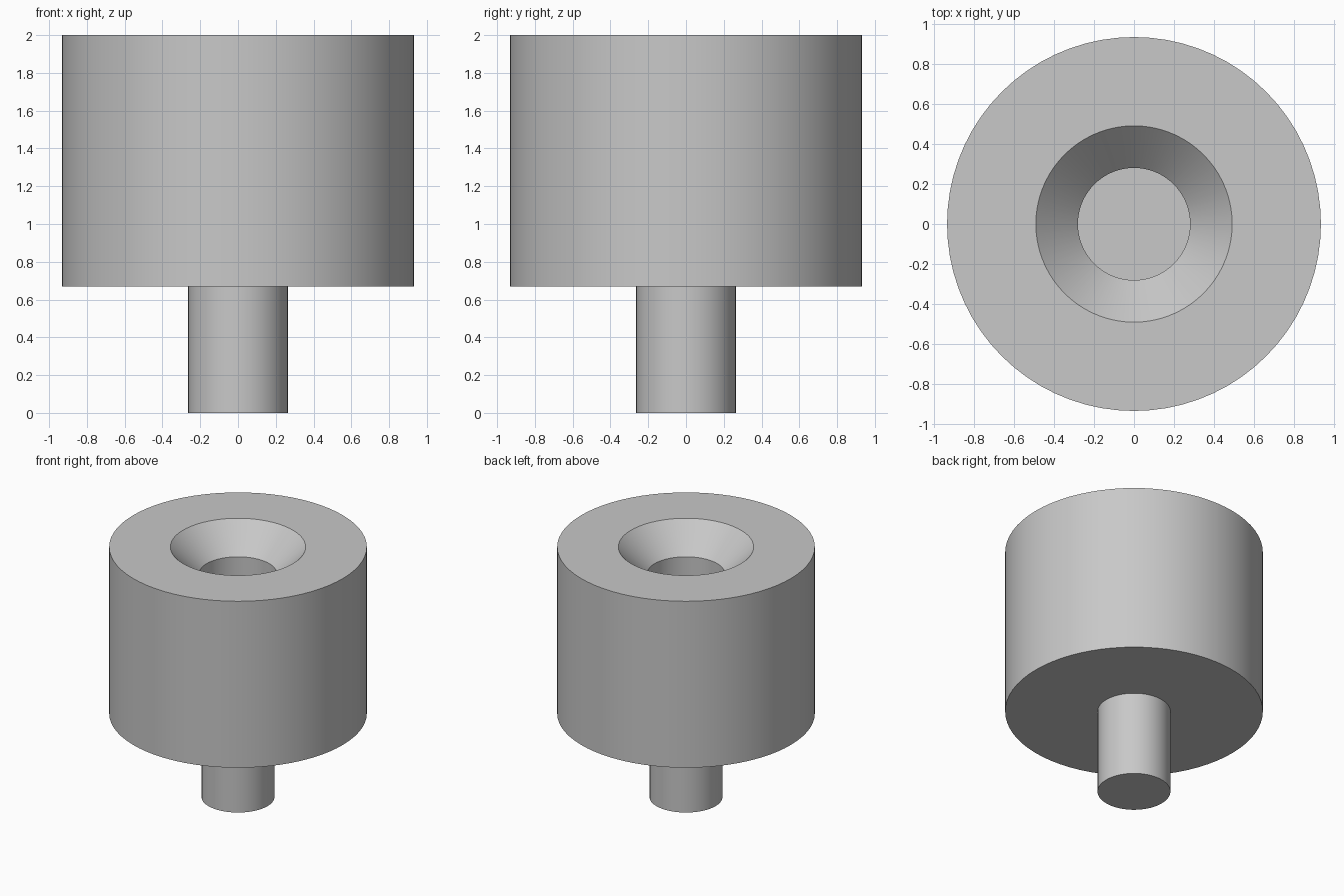
import bpy
import bmesh
import math

cube = bpy.data.objects.get("Cube")
if cube:
    bpy.data.objects.remove(cube, do_unlink=True)

# One plain grey for the whole piece
grey = bpy.data.materials.new("plain grey")
grey.use_nodes = True
colour = (0.58, 0.58, 0.58, 1)
grey.diffuse_color = colour
grey.node_tree.nodes["Principled BSDF"].inputs["Base Color"].default_value = colour


def lathe(name, profile, segments):
    """Revolve a (radius, height) profile about z; open ends are capped."""
    bm = bmesh.new()
    rings = []
    for radius, z in profile:
        angles = [2 * math.pi * i / segments for i in range(segments)]
        rings.append([bm.verts.new((radius * math.cos(a), radius * math.sin(a), z))
                      for a in angles])
    for low, high in zip(rings, rings[1:]):
        for i in range(segments):
            j = (i + 1) % segments
            bm.faces.new((low[i], low[j], high[j], high[i]))
    bm.faces.new(rings[0][::-1])
    bm.faces.new(rings[-1])
    bmesh.ops.recalc_face_normals(bm, faces=bm.faces)
    mesh = bpy.data.meshes.new(name)
    bm.to_mesh(mesh)
    bm.free()
    mesh.materials.append(grey)
    obj = bpy.data.objects.new(name, mesh)
    bpy.context.collection.objects.link(obj)
    bpy.ops.object.select_all(action='DESELECT')
    obj.select_set(True)
    bpy.context.view_layer.objects.active = obj
    bpy.ops.object.shade_smooth_by_angle(angle=math.radians(30))
    return obj


base_z, top_z = 0.67, 2.0
sink_z, floor_z = 1.79, 1.0

# Thick round body with a countersunk blind hole in its top
lathe("body", [(0.933, base_z), (0.933, top_z), (0.49, top_z),
               (0.28, sink_z), (0.28, floor_z)], 72)

# Slim stud below the body
lathe("stud", [(0.264, 0), (0.264, base_z)], 48)
